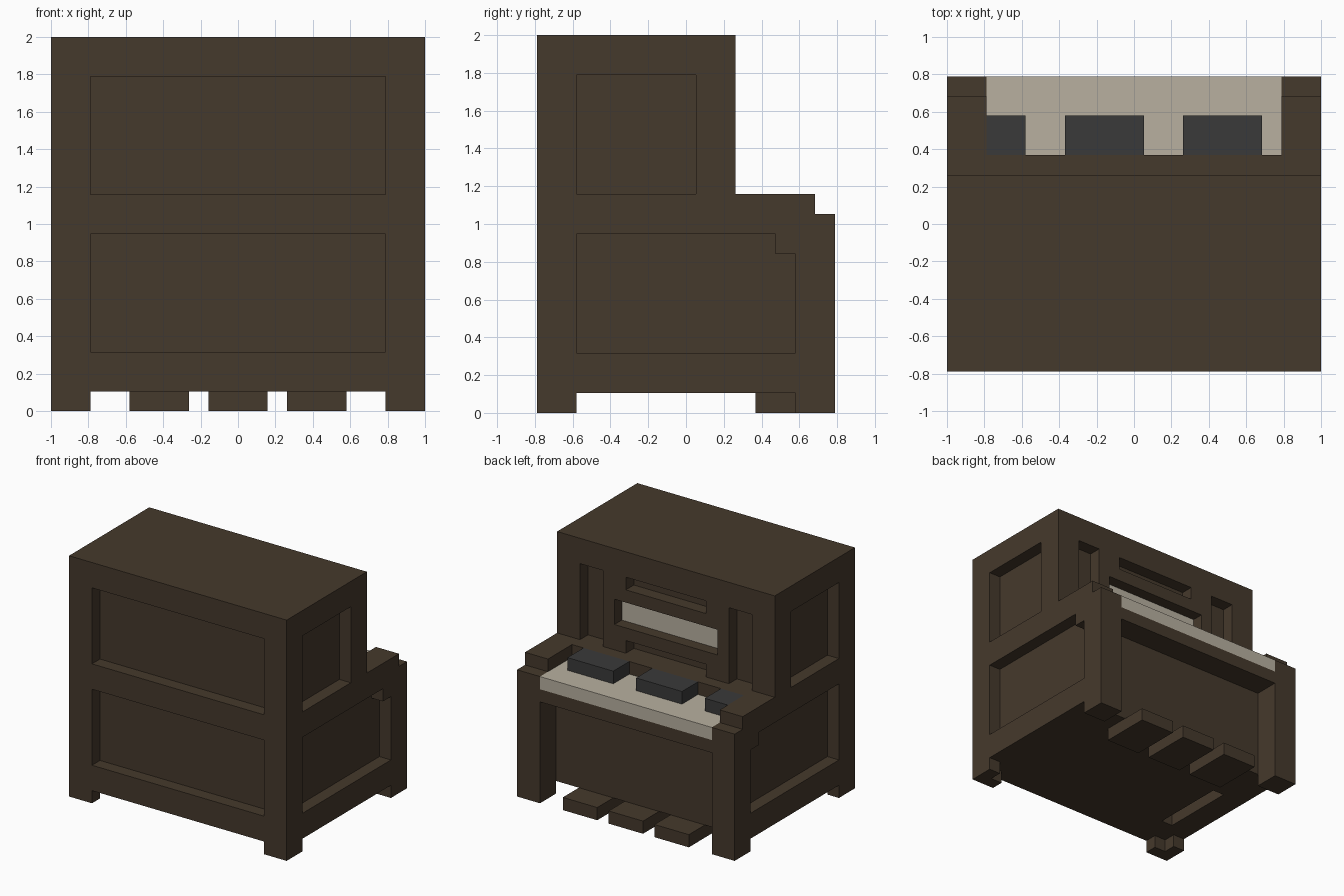
import bpy, bmesh

U = 2 / 19  # one block of the model

cube = bpy.data.objects.get("Cube")
if cube:
    bpy.data.objects.remove(cube, do_unlink=True)


def material(name, rgb):
    m = bpy.data.materials.new(name)
    m.use_nodes = True
    m.diffuse_color = (*rgb, 1)
    m.node_tree.nodes["Principled BSDF"].inputs["Base Color"].default_value = (*rgb, 1)
    return m


WOOD = material("dark_wood", (0.06, 0.041, 0.025))
IVORY = material("ivory", (0.48, 0.434, 0.352))
EBONY = material("ebony", (0.042, 0.042, 0.042))


def finish(name, bm, mat):
    bmesh.ops.recalc_face_normals(bm, faces=bm.faces)
    mesh = bpy.data.meshes.new(name)
    bm.to_mesh(mesh)
    bm.free()
    mesh.materials.append(mat)
    obj = bpy.data.objects.new(name, mesh)
    bpy.context.scene.collection.objects.link(obj)
    return obj


def box(name, x, y, z, mat):
    """Box from (low, high) pairs given in blocks."""
    bm = bmesh.new()
    bmesh.ops.create_cube(bm, size=1)
    for v in bm.verts:
        v.co = [U * (lo + hi) / 2 + c * U * (hi - lo)
                for c, (lo, hi) in zip(v.co, (x, y, z))]
    return finish(name, bm, mat)


def cut(x, y, z, mirror=False):
    """Carve a box out of the cabinet, on both sides if mirrored."""
    for lo, hi in [x, (-x[1], -x[0])] if mirror else [x]:
        cutter = box("cutter", (lo, hi), y, z, WOOD)
        cutter.hide_render = True
        mod = cabinet.modifiers.new("carve", 'BOOLEAN')
        mod.operation = 'DIFFERENCE'
        mod.solver = 'EXACT'
        mod.object = cutter
        bpy.context.view_layer.objects.active = cabinet
        bpy.ops.object.modifier_apply(modifier=mod.name)
        bpy.data.objects.remove(cutter, do_unlink=True)


# Cabinet: stepped side profile extruded across the width
profile = [(-7.5, 0), (-7.5, 19), (2.5, 19), (2.5, 11),
           (6.5, 11), (6.5, 10), (7.5, 10), (7.5, 0)]
bm = bmesh.new()
face = bm.faces.new([bm.verts.new((-9.5 * U, y * U, z * U)) for y, z in profile])
extruded = bmesh.ops.extrude_face_region(bm, geom=[face])["geom"]
bmesh.ops.translate(bm, vec=(19 * U, 0, 0),
                    verts=[g for g in extruded if isinstance(g, bmesh.types.BMVert)])
cabinet = finish("cabinet", bm, WOOD)

# Space under the cabinet, leaving legs and L-shaped feet
cut((-10, 10), (-5.5, 5.5), (-1, 1))
cut((-7.5, 7.5), (-8, 8), (-1, 1))
cut((-8.5, 8.5), (-6.5, 5.5), (-1, 1))
cut((-7.5, -6.5), (-4.5, 1.5), (0, 2))

# Knee space and key bed
cut((-7.5, 7.5), (5.5, 8), (0, 8))
cut((-7.5, 7.5), (3.5, 8), (9, 12))

# Sunken panels on the large flat face
for z in ((3, 9), (11, 17)):
    cut((-7.5, 7.5), (-8, -6.5), z)

# Sunken panels on both ends, the lower one with a stepped corner
cut((8.5, 10), (-5.5, 0.5), (11, 17), mirror=True)
cut((8.5, 10), (-5.5, 4.5), (3, 9), mirror=True)
cut((8.5, 10), (4, 5.5), (3, 8), mirror=True)

# Slots and music rest above the keys
cut((5.5, 7.5), (1.5, 3), (11, 17), mirror=True)
cut((-3.5, 3.5), (1.5, 3), (16, 17))
cut((-4.5, 4.5), (1.5, 3), (13, 15))
cut((-3.5, 3.5), (1.5, 3), (11, 12))
box("music_sheet", (-4.5, 4.5), (1.5, 1.58), (13, 15), IVORY)

# Keyboard
box("white_keys", (-7.5, 7.5), (3.5, 7.5), (9, 10), IVORY)
for i, x in enumerate([(-7.5, -5.5), (-3.5, 0.5), (2.5, 6.5)]):
    box(f"black_key_{i + 1}", x, (3.5, 5.5), (10, 11), EBONY)

# Pedals
for i, x in enumerate((-4, 0, 4)):
    box(f"pedal_{i + 1}", (x - 1.5, x + 1.5), (3.5, 7.5), (0, 1), WOOD)
